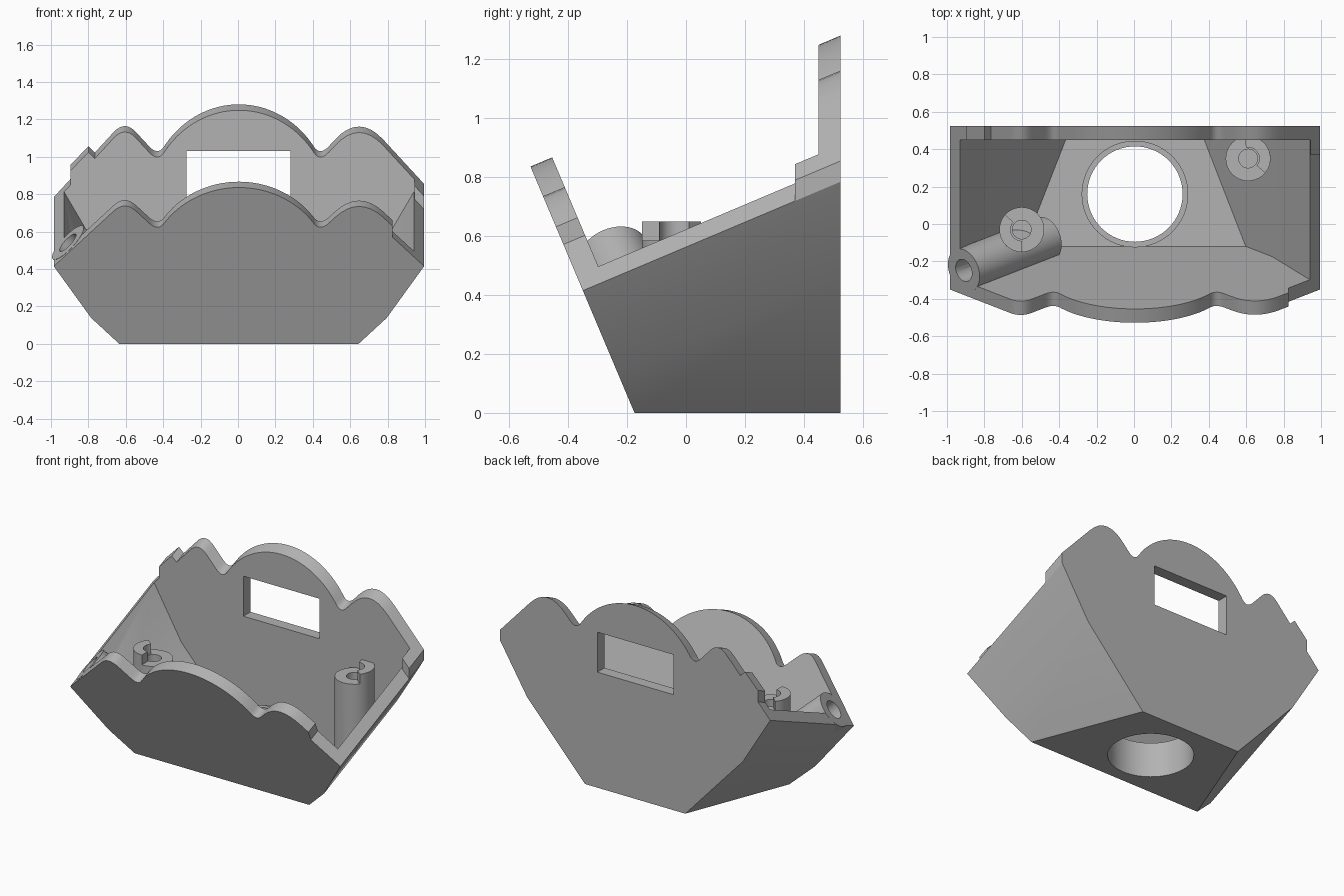
import bpy, bmesh
from math import sin, cos, radians, pi, sqrt
from mathutils import Matrix, Vector

old = bpy.data.objects.get("Cube")
if old:
    bpy.data.objects.remove(old)

grey = bpy.data.materials.new("plain grey")
grey.use_nodes = True
grey.diffuse_color = (0.45, 0.45, 0.45, 1)
grey.node_tree.nodes["Principled BSDF"].inputs["Base Color"].default_value = (0.45, 0.45, 0.45, 1)

# Tilted frame: X across, UP along the sloping front, BACK along the rim
TILT = radians(22.9)
X = Vector((1, 0, 0))
UP = Vector((0, -sin(TILT), cos(TILT)))
BACK = Vector((0, cos(TILT), sin(TILT)))
CORNER = Vector((0.005, -0.35, 0.415))


def frame(origin, a, b, c):
    return Matrix((a, b, c)).transposed().to_4x4(), Vector(origin)


def tilted(x=0, up=0, back=0):
    return CORNER + X * x + UP * up + BACK * back


SLOPED = frame(CORNER, X, UP, BACK)


def upright(x, y):
    return frame((x, y, 0), X, Vector((0, 1, 0)), Vector((0, 0, 1)))


def solid(name, profile, place, start, end, cuts=()):
    """Extrude a flat profile, then slice away the outer side of each plane."""
    rot, origin = place
    bm = bmesh.new()
    rings = [[bm.verts.new(rot @ Vector((p[0], p[1], d)) + origin) for p in profile]
             for d in (start, end)]
    n = len(profile)
    bm.faces.new(rings[0])
    bm.faces.new(rings[1])
    for i in range(n):
        j = (i + 1) % n
        bm.faces.new((rings[0][i], rings[0][j], rings[1][j], rings[1][i]))
    for point, normal in cuts:
        geom = bm.verts[:] + bm.edges[:] + bm.faces[:]
        res = bmesh.ops.bisect_plane(bm, geom=geom, plane_co=point, plane_no=normal, clear_outer=True)
        edges = [e for e in res["geom_cut"] if isinstance(e, bmesh.types.BMEdge)]
        if edges:
            bmesh.ops.edgeloop_fill(bm, edges=edges)
    bmesh.ops.recalc_face_normals(bm, faces=bm.faces[:])
    mesh = bpy.data.meshes.new(name)
    bm.to_mesh(mesh)
    bm.free()
    mesh.materials.append(grey)
    obj = bpy.data.objects.new(name, mesh)
    bpy.context.collection.objects.link(obj)
    return obj


def activate(obj):
    bpy.ops.object.select_all(action='DESELECT')
    obj.select_set(True)
    bpy.context.view_layer.objects.active = obj


def carve(cutter, *targets):
    cutter.hide_render = True
    for obj in targets:
        activate(obj)
        mod = obj.modifiers.new("carve", 'BOOLEAN')
        mod.operation = 'DIFFERENCE'
        mod.solver = 'EXACT'
        mod.object = cutter
        bpy.ops.object.modifier_apply(modifier=mod.name)
    bpy.data.objects.remove(cutter)


def arc(r, a0=0, a1=360, n=48):
    return [(r * cos(radians(a0 + (a1 - a0) * i / n)), r * sin(radians(a0 + (a1 - a0) * i / n)))
            for i in range(n + (a1 - a0 < 360))]


def rounded(a, tip, b, n=8):
    a, tip, b = Vector(a), Vector(tip), Vector(b)
    return [tuple(a * (1 - t) ** 2 + tip * 2 * t * (1 - t) + b * t * t)
            for t in (i / n for i in range(n + 1))]


def below(z):
    return (0, 0, z), (0, 0, -1)


def behind(y):
    return (0, y, 0), (0, 1, 0)


def ahead(y):
    return (0, y, 0), (0, -1, 0)


# Scalloped end outline: one half with a given outer slope, from rim to arch
def half_outline(slope, soft):
    tip = ((slope + 0.23) / 2, (slope - 0.23) / 2)
    peak = rounded((tip[0] + soft, tip[1] - soft), tip, (tip[0] - soft, tip[1] - soft))
    valley = rounded((0.48, 0.25), (0.43, 0.2), (0.395, 0.257))
    return peak + valley


arch = [(0.49 * sin(a), 0.49 * cos(a) - 0.033)
        for a in (0.92 * (1 - i / 16) for i in range(1, 32))]
base = [(0.29, -0.8), (0.79, -0.3), (0.99, 0)]
right_half = base + [(0.82, 0.17), (0.82, 0.235)] + half_outline(1.055, 0.13)
left_half = base + half_outline(0.99, 0.06)
outline = right_half + arch + [(-x, v) for x, v in reversed(left_half)]

# Tray body with hollow
body = solid("tray_body", outline, SLOPED, 0, 1.4, [below(0), behind(0.525)])
hollow = [(0.195, -0.8), (0.735, -0.26), (0.935, 0.055), (0.935, 1)]
hollow += [(-x, v) for x, v in reversed(hollow)]
carve(solid("hollow_cutter", hollow, SLOPED, 0.08, 1.6, [below(0.075), behind(0.45)]), body)

# Window in the back plate
window = [(-0.275, 0.4), (0.282, 0.4), (0.282, 0.6), (-0.275, 0.6)]
carve(solid("window_cutter", window, upright(0, 0), 0.765, 1.03), body)

# Collar around the floor opening
collar = solid("floor_collar", arc(0.285, n=64), upright(0.005, 0.16), 0.03, 0.23)
carve(solid("opening_cutter", arc(0.255, n=64), upright(0.005, 0.16), -0.2, 0.5), body, collar)

# Raised lips on the back plate and on the right rim
back_slice = [ahead(0.45), behind(0.525)]
lips = [
    solid("back_lip", [(0.81, 0.15), (0.81, 0.245), (0.99, 0.065), (0.99, 0)], SLOPED, 0, 1.5, back_slice),
    solid("back_tab", [(-0.9, 0.05), (-0.9, 0.16), (-0.805, 0.25), (-0.76, 0.21)], SLOPED, 0, 1.5, back_slice),
    solid("rim_lip", [(0.99, 0), (0.99, 0.065), (0.94, 0.115), (0.94, 0.02)], SLOPED, 0, 1.5,
          [ahead(0.37), behind(0.524)]),
]

# Screw posts, trimmed inside the sloping walls, each with a part ring on top
posts = []
for name, side, x, y, top, a0, a1 in (("right_post", 1, 0.61, 0.35, 0.645, -40, 100),
                                      ("left_post", -1, -0.6, -0.03, 0.585, 138, 270)):
    wall = (tilted(side * 0.76, -0.3), X * side - UP)
    post = solid(name, arc(0.12), upright(x, y), 0.04, top, [wall])
    carve(solid("screw_cutter", arc(0.05, n=32), upright(x, y), top - 0.25, top + 0.1), post)
    ring = arc(0.12, a0, a1, 16) + arc(0.06, a0, a1, 16)[::-1]
    posts += [post, solid(name + "_ring", ring, upright(x, y), top - 0.01, top + 0.065)]

# Cable tube sunk square to the left rim
inward = (X - UP) / sqrt(2)
tube_place = frame(tilted(-0.915, 0.077, 0.143), BACK, (X + UP) / sqrt(2), inward)
tube = solid("cable_tube", arc(0.12), tube_place, 0, 0.62, [below(0.04)])
carve(solid("bore_cutter", arc(0.062, n=32), tube_place, -0.1, 0.35), tube, body)

for obj in [body, collar, tube] + lips + posts:
    activate(obj)
    bpy.ops.object.shade_smooth_by_angle(angle=radians(25))
